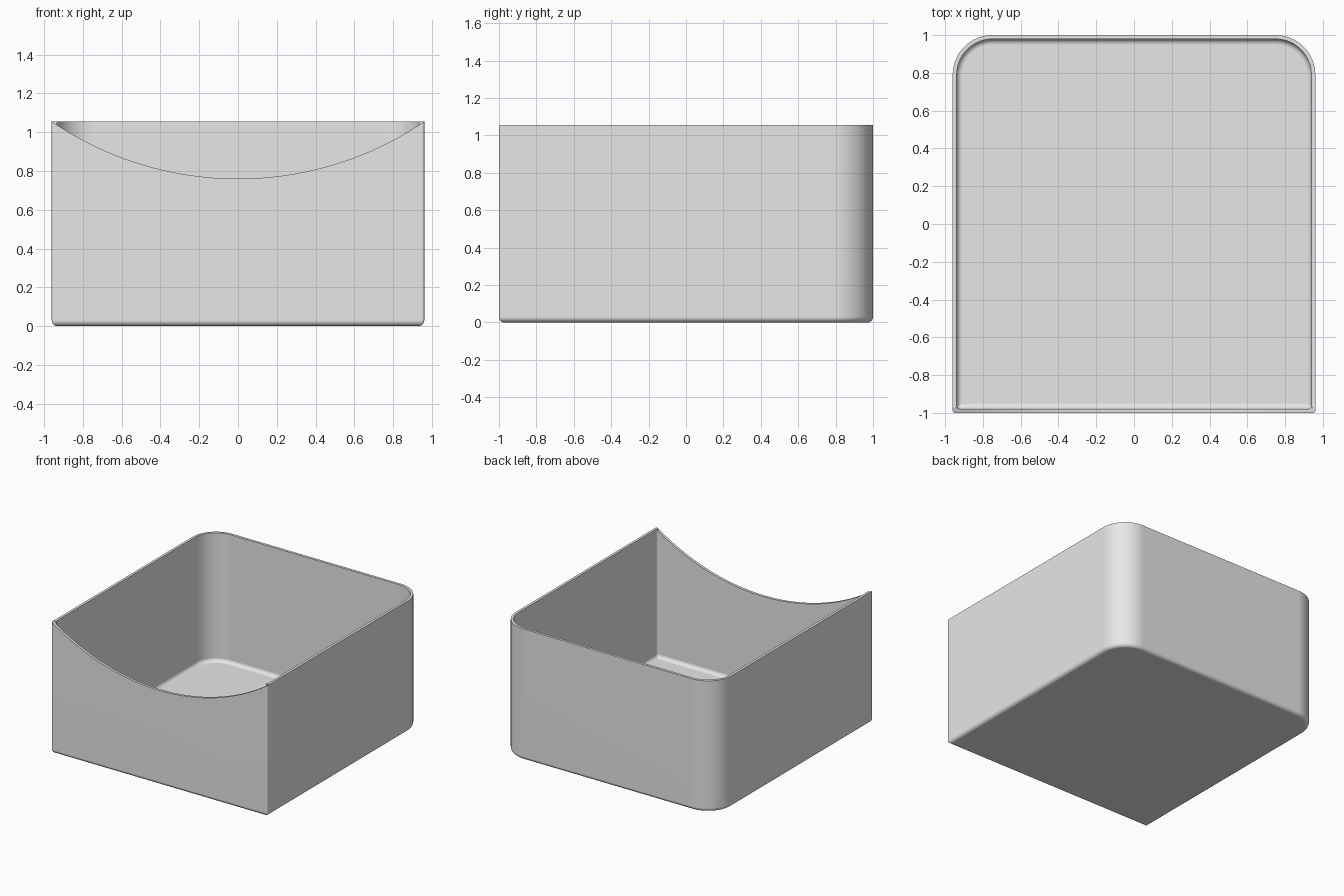
import bpy
import bmesh
from math import cos, sin, pi, sqrt

cube = bpy.data.objects.get("Cube")
if cube:
    bpy.data.objects.remove(cube, do_unlink=True)

HALF_X, HALF_Y, HEIGHT = 0.96, 1.0, 1.055
WALL, FILLET = 0.021, 0.03
BACK_RADIUS, FRONT_RADIUS, INNER_FRONT_RADIUS = 0.21, 0.012, 0.02
DIP = 0.76
CORNER_STEPS, FILLET_STEPS, ARC_STEPS = 16, 6, 64

plastic = bpy.data.materials.new("light grey")
plastic.use_nodes = True
grey = (0.8, 0.8, 0.8, 1)
plastic.diffuse_color = grey
plastic.node_tree.nodes["Principled BSDF"].inputs["Base Color"].default_value = grey


def outline(inset, front_radius):
    """Plan outline: wide round back corners, tight front corners."""
    points = []
    corners = [(1, 1), (-1, 1), (-1, -1), (1, -1)]
    for i, (sx, sy) in enumerate(corners):
        r = BACK_RADIUS - inset if sy > 0 else max(front_radius, 0.003)
        cx, cy = sx * (HALF_X - inset - r), sy * (HALF_Y - inset - r)
        for k in range(CORNER_STEPS + 1):
            a = (i + k / CORNER_STEPS) * pi / 2
            points.append((cx + r * cos(a), cy + r * sin(a)))
    return points


def new_object(name, bm):
    bmesh.ops.recalc_face_normals(bm, faces=bm.faces)
    mesh = bpy.data.meshes.new(name)
    bm.to_mesh(mesh)
    bm.free()
    obj = bpy.data.objects.new(name, mesh)
    bpy.context.collection.objects.link(obj)
    return obj


def fillet_step(k):
    """Inset and height along a quarter round, from flat to wall."""
    a = k / FILLET_STEPS * pi / 2
    return FILLET * (1 - sin(a)), FILLET * (1 - cos(a))


# Open bin: layers run up the outside, over the rim and down the inside
layers = []
for k in range(FILLET_STEPS + 1):
    inset, z = fillet_step(k)
    layers.append((inset, z, FRONT_RADIUS - inset))
layers.append((0, HEIGHT, FRONT_RADIUS))
layers.append((WALL, HEIGHT, INNER_FRONT_RADIUS))
for k in reversed(range(FILLET_STEPS + 1)):
    inset, z = fillet_step(k)
    layers.append((WALL + inset, WALL + z, INNER_FRONT_RADIUS - inset))

bm = bmesh.new()
rings = [[bm.verts.new((x, y, z)) for x, y in outline(inset, r)]
         for inset, z, r in layers]
for low, high in zip(rings, rings[1:]):
    n = len(low)
    for i in range(n):
        j = (i + 1) % n
        bm.faces.new((low[i], low[j], high[j], high[i]))
bm.faces.new(rings[0])
bm.faces.new(rings[-1])
bin_body = new_object("open_bin", bm)
bin_body.data.materials.append(plastic)

# Cutter for the curved dip in the front wall
rise = HEIGHT - DIP
radius = (HALF_X ** 2 + rise ** 2) / (2 * rise)
profile = [(-1.1, HEIGHT + 0.3)]
for k in range(ARC_STEPS + 1):
    x = 1.1 * (2 * k / ARC_STEPS - 1)
    profile.append((x, DIP + radius - sqrt(radius ** 2 - x ** 2)))
profile.append((1.1, HEIGHT + 0.3))

bm = bmesh.new()
face = bm.faces.new([bm.verts.new((x, -1.1, z)) for x, z in profile])
swept = bmesh.ops.extrude_face_region(bm, geom=[face])
moved = [v for v in swept["geom"] if isinstance(v, bmesh.types.BMVert)]
bmesh.ops.translate(bm, verts=moved, vec=(0, 0.126, 0))
cutter = new_object("dip_cutter", bm)
cutter.hide_render = True

cut = bin_body.modifiers.new("front dip", 'BOOLEAN')
cut.operation = 'DIFFERENCE'
cut.solver = 'EXACT'
cut.object = cutter

bpy.ops.object.select_all(action='DESELECT')
bpy.context.view_layer.objects.active = bin_body
bin_body.select_set(True)
bpy.ops.object.modifier_apply(modifier=cut.name)
bpy.data.objects.remove(cutter, do_unlink=True)

# Smooth fillets with flat walls and crisp rim edges
bpy.ops.object.shade_smooth_by_angle(angle=pi / 6)
normals = bin_body.modifiers.new("flat walls", 'WEIGHTED_NORMAL')
normals.keep_sharp = True
